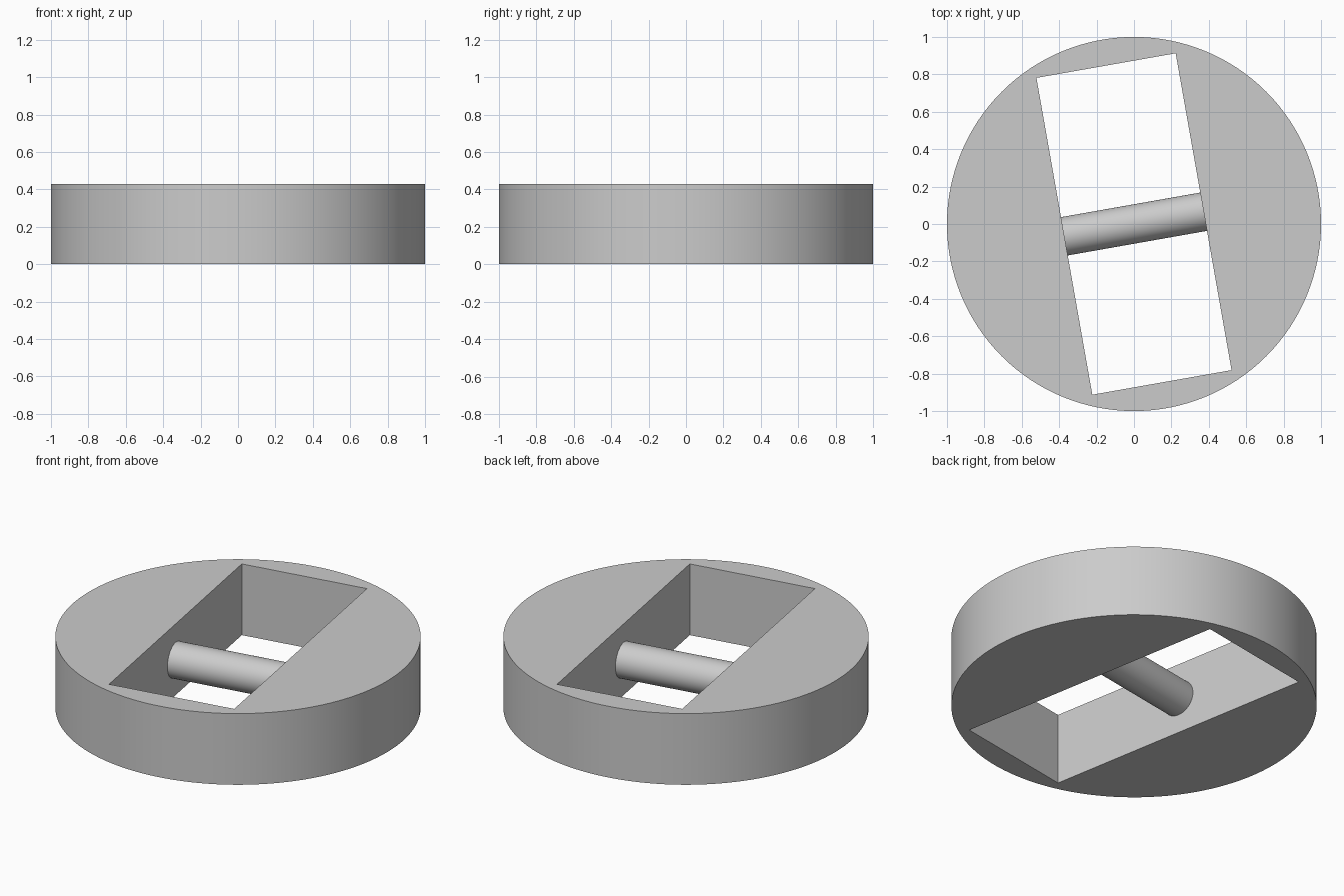
import bpy
import math

HEIGHT = 0.43
TILT = math.radians(10)
SLOT_WIDTH, SLOT_LENGTH = 0.756, 1.72
PIN_RADIUS = 0.104

default_cube = bpy.data.objects.get("Cube")
if default_cube:
    bpy.data.objects.remove(default_cube, do_unlink=True)

# Single grey material
grey = bpy.data.materials.new("light_grey")
grey.use_nodes = True
colour = (0.6, 0.6, 0.6, 1)
grey.diffuse_color = colour
grey.node_tree.nodes["Principled BSDF"].inputs["Base Color"].default_value = colour


def finish(name):
    obj = bpy.context.object
    obj.name = name
    obj.data.materials.append(grey)
    return obj


# Round disc body
bpy.ops.mesh.primitive_cylinder_add(vertices=128, radius=1, depth=HEIGHT,
                                    location=(0, 0, HEIGHT / 2))
disc = finish("disc_body")

# Tilted rectangular slot cut right through the disc
bpy.ops.mesh.primitive_cube_add(size=1, location=(0, 0, HEIGHT / 2),
                                rotation=(0, 0, TILT))
cutter = finish("slot_cutter")
cutter.scale = (SLOT_WIDTH, SLOT_LENGTH, HEIGHT * 2)

slot = disc.modifiers.new("slot", 'BOOLEAN')
slot.operation = 'DIFFERENCE'
slot.solver = 'EXACT'
slot.object = cutter
bpy.context.view_layer.objects.active = disc
bpy.ops.object.modifier_apply(modifier=slot.name)
bpy.data.objects.remove(cutter, do_unlink=True)

# Cross pin joining the two long walls of the slot
bpy.ops.mesh.primitive_cylinder_add(vertices=64, radius=PIN_RADIUS,
                                    depth=SLOT_WIDTH + 0.004, end_fill_type='NOTHING',
                                    location=(0, 0, HEIGHT / 2),
                                    rotation=(0, math.pi / 2, TILT))
pin = finish("cross_pin")

# Smooth round sides with crisp edges
for obj in (disc, pin):
    bpy.ops.object.select_all(action='DESELECT')
    obj.select_set(True)
    bpy.context.view_layer.objects.active = obj
    bpy.ops.object.shade_smooth_by_angle(angle=math.radians(30))
